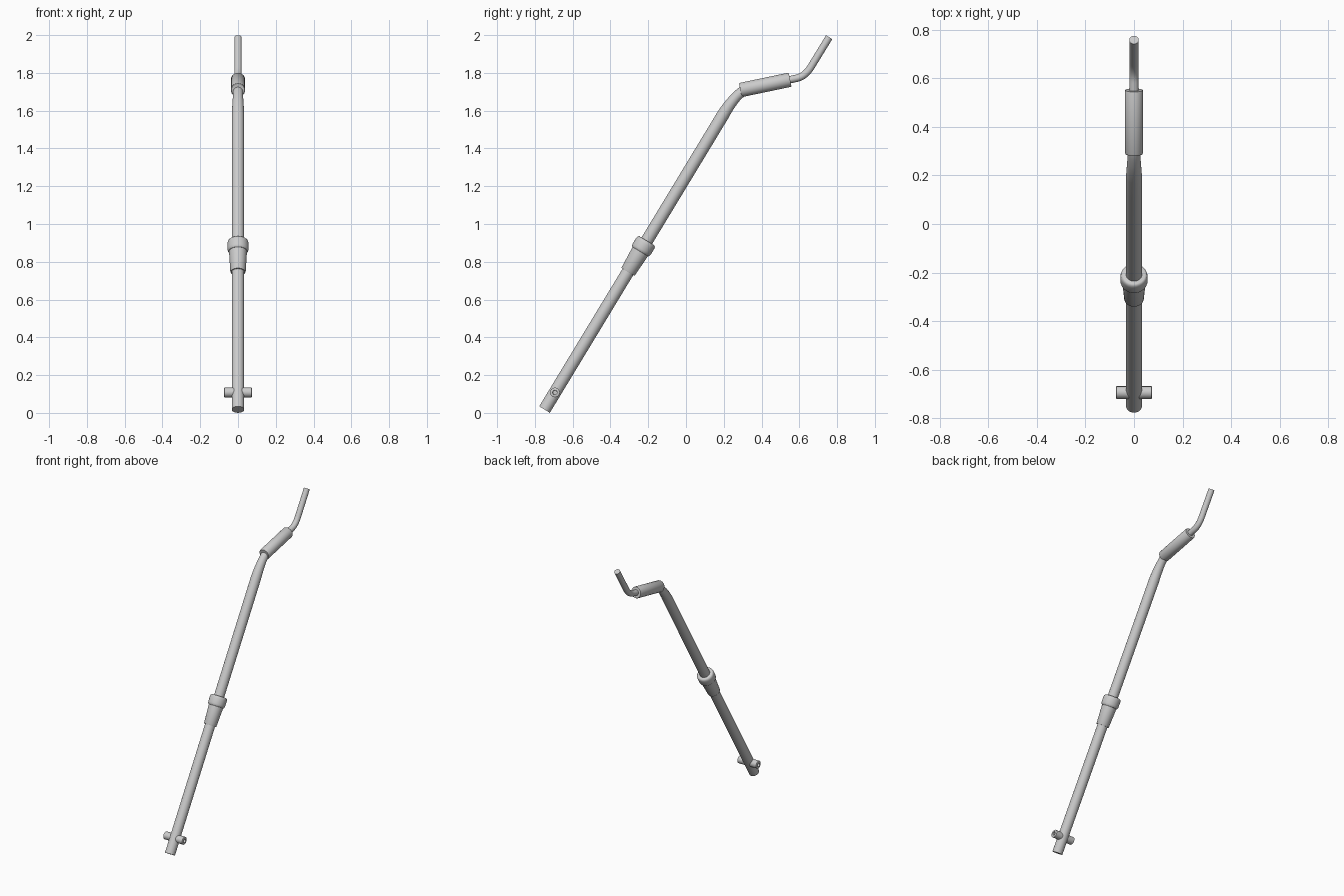
import bpy, bmesh, math
from mathutils import Vector, Matrix

if "Cube" in bpy.data.objects:
    bpy.data.objects.remove(bpy.data.objects["Cube"])

SIDES = 28
BASE = Vector((0, -0.749, 0.0175))
AXIS = Vector((0, 0.518, 0.855)).normalized()


def finish(bm, name):
    bmesh.ops.recalc_face_normals(bm, faces=bm.faces[:])
    me = bpy.data.meshes.new(name)
    bm.to_mesh(me)
    bm.free()
    ob = bpy.data.objects.new(name, me)
    bpy.context.collection.objects.link(ob)
    bpy.ops.object.select_all(action='DESELECT')
    ob.select_set(True)
    bpy.context.view_layer.objects.active = ob
    bpy.ops.object.shade_smooth_by_angle(angle=math.radians(35))
    return ob


def sweep(name, points, radii):
    """Round section swept along a path in the YZ plane, capped at both ends."""
    bm = bmesh.new()
    rings = []
    for i, (p, r) in enumerate(zip(points, radii)):
        t = (points[min(i + 1, len(points) - 1)] - points[max(i - 1, 0)]).normalized()
        side = Vector((1, 0, 0))
        up = t.cross(side)
        rings.append([bm.verts.new(p + r * (math.cos(a) * side + math.sin(a) * up))
                      for a in (2 * math.pi * k / SIDES for k in range(SIDES))])
    for a, b in zip(rings, rings[1:]):
        for k in range(SIDES):
            n = (k + 1) % SIDES
            bm.faces.new((a[k], a[n], b[n], b[k]))
    bm.faces.new(rings[0])
    bm.faces.new(rings[-1])
    return finish(bm, name)


def yz(y, z):
    return Vector((0, y, z))


def bend(a, c, b, n=10):
    return [a * (1 - t) ** 2 + c * 2 * t * (1 - t) + b * t * t
            for t in (i / n for i in range(n + 1))]


# Main tube, narrowing into its upper bend
curve = bend(yz(0.195, 1.576), yz(0.272, 1.704), yz(0.335, 1.719))
pts = [BASE, BASE + AXIS * 1.0, BASE + AXIS * 1.68] + curve + [yz(0.40, 1.733)]
sweep("main_tube", pts, [0.033] * 3 + [0.033 - 0.006 * min(1, i / 5) for i in range(11)] + [0.027])

# Tapered clamp sleeve and rounded locking ring
sweep("clamp_sleeve", [BASE + AXIS * s for s in (0.852, 0.856, 0.99)], [0.039, 0.041, 0.048])
sweep("locking_ring", [BASE + AXIS * s for s in (0.978, 0.981, 0.986, 0.994, 1.028, 1.038, 1.043, 1.045)],
      [0.049, 0.052, 0.0545, 0.056, 0.056, 0.054, 0.050, 0.046])

# Hand grip
g0, g1 = yz(0.288, 1.709), yz(0.551, 1.764)
sweep("hand_grip", [g0.lerp(g1, t) for t in (0, 0.02, 0.98, 1)], [0.035, 0.038, 0.038, 0.036])

# Thin cranked end rod
curve = bend(yz(0.583, 1.771), yz(0.634, 1.781), yz(0.668, 1.842))
sweep("end_rod", [yz(0.50, 1.753)] + curve + [yz(0.758, 1.989)], [0.0195] * 13)

# Cross pin with recessed ends
bm = bmesh.new()
centre = BASE + AXIS * 0.106
bmesh.ops.create_cone(bm, cap_ends=True, segments=16, radius1=0.026, radius2=0.026, depth=0.144,
                      matrix=Matrix.Translation(centre) @ Matrix.Rotation(math.pi / 2, 4, 'Y'))
caps = [f for f in bm.faces if len(f.verts) > 4]
bmesh.ops.inset_individual(bm, faces=caps, thickness=0.004, depth=0.002)
bmesh.ops.inset_individual(bm, faces=caps, thickness=0.010, depth=0)
bmesh.ops.inset_individual(bm, faces=caps, thickness=0.001, depth=-0.02)
finish(bm, "cross_pin")
